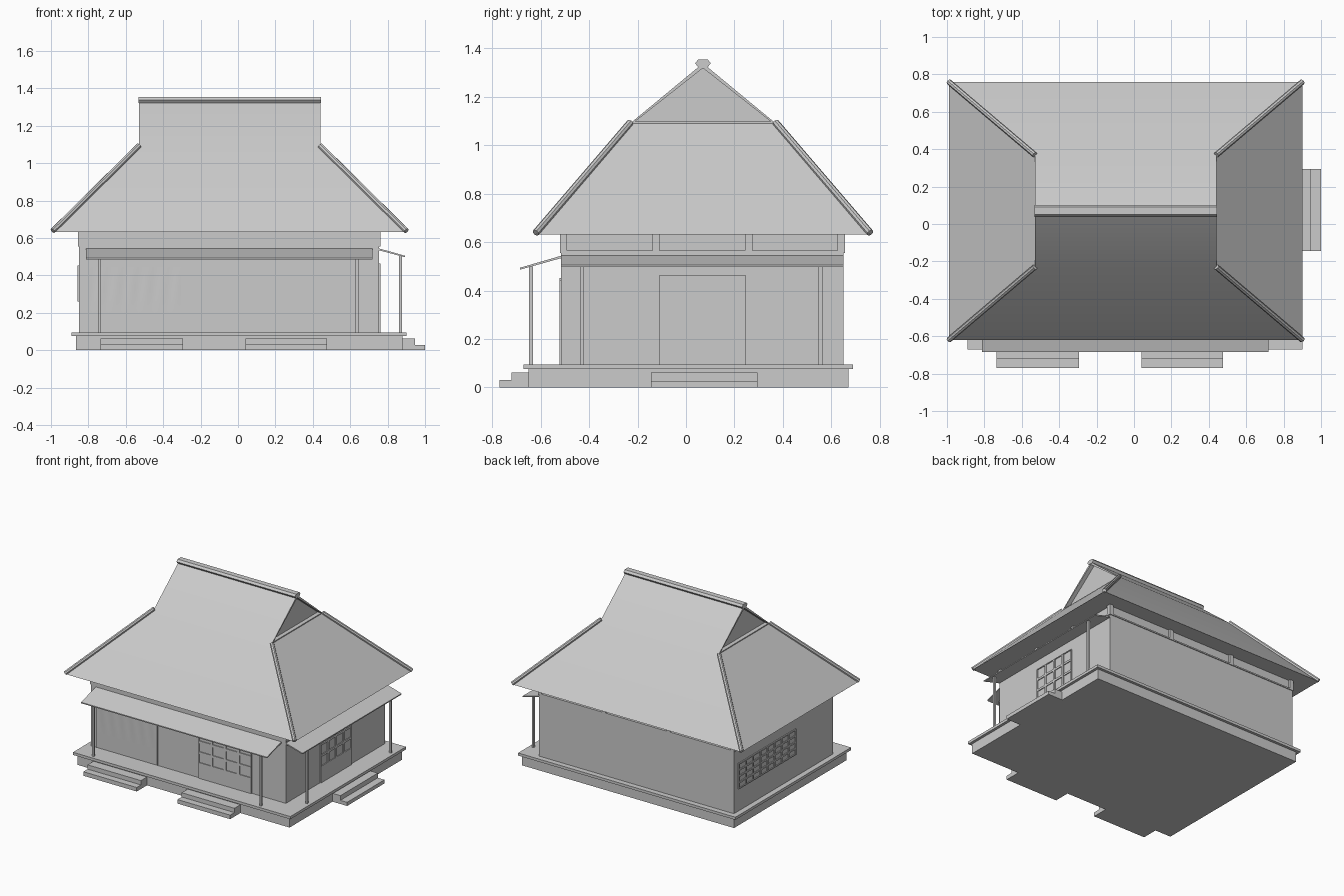
import bpy, bmesh, math
from mathutils import Vector

default = bpy.data.objects.get("Cube")
if default:
    bpy.data.objects.remove(default, do_unlink=True)

grey = bpy.data.materials.new("plain grey")
grey.use_nodes = True
COLOUR = (0.6, 0.6, 0.6, 1)
grey.diffuse_color = COLOUR
grey.node_tree.nodes["Principled BSDF"].inputs["Base Color"].default_value = COLOUR


def finish(name, bm, smooth=False):
    bmesh.ops.recalc_face_normals(bm, faces=bm.faces)
    mesh = bpy.data.meshes.new(name)
    bm.to_mesh(mesh)
    bm.free()
    mesh.materials.append(grey)
    obj = bpy.data.objects.new(name, mesh)
    bpy.context.collection.objects.link(obj)
    if smooth:
        bpy.ops.object.select_all(action="DESELECT")
        obj.select_set(True)
        bpy.context.view_layer.objects.active = obj
        bpy.ops.object.shade_smooth_by_angle(angle=math.radians(30))
    return obj


def add_box(bm, x, y, z):
    """Add a box spanning the three (low, high) ranges."""
    verts = bmesh.ops.create_cube(bm, size=1)["verts"]
    for v in verts:
        v.co = [(a + b) / 2 + c * (b - a) for c, (a, b) in zip(v.co, (x, y, z))]


def boxes(name, *ranges):
    bm = bmesh.new()
    for r in ranges:
        add_box(bm, *r)
    return finish(name, bm)


def prism(name, section, a, b):
    """Extrude a list of corner points from offset a to offset b."""
    bm = bmesh.new()
    face = bm.faces.new([bm.verts.new(Vector(p) + Vector(a)) for p in section])
    new = bmesh.ops.extrude_face_region(bm, geom=[face])["geom"]
    bm.faces.ensure_lookup_table()
    moved = [g for g in new if isinstance(g, bmesh.types.BMVert)]
    bmesh.ops.translate(bm, verts=moved, vec=Vector(b) - Vector(a))
    return finish(name, bm)


def bar(name, start, end, radius):
    start, end = Vector(start), Vector(end)
    bm = bmesh.new()
    bmesh.ops.create_cone(bm, cap_ends=True, segments=8, radius1=radius,
                          radius2=radius, depth=(end - start).length)
    turn = (end - start).to_track_quat("Z", "Y")
    for v in bm.verts:
        v.co = turn @ v.co + (start + end) / 2
    return finish(name, bm)


WX, WY = (-0.85, 0.755), (-0.515, 0.65)   # wall extents
FLOOR, BAND, EAVE = 0.095, 0.555, 0.632

# Foundation, veranda floor and walls
boxes("foundation", ((-0.865, 0.88), (-0.65, 0.67), (0, 0.075)))
boxes("veranda_floor", ((-0.89, 0.9), (-0.67, 0.69), (0.075, FLOOR)))
boxes("walls", (WX, WY, (FLOOR, BAND)))

# Entrance steps
for i, (x0, x1) in enumerate(((-0.735, -0.295), (0.04, 0.475))):
    boxes(f"front_steps_{i + 1}", ((x0, x1), (-0.72, -0.65), (0, 0.062)),
          ((x0, x1), (-0.77, -0.72), (0, 0.03)))
boxes("left_steps", ((0.88, 0.945), (-0.145, 0.295), (0, 0.062)),
      ((0.945, 1.0), (-0.145, 0.295), (0, 0.027)))

# Frieze under the eaves: recessed core, rails and stiles
bx, by = (WX[0] - 0.006, WX[1] + 0.006), (WY[0] - 0.006, WY[1] + 0.006)
DEEP = 0.016
boxes("frieze_core", ((bx[0] + DEEP, bx[1] - DEEP), (by[0], by[1] - DEEP), (BAND, EAVE)))
frieze = [(bx, by, (BAND, BAND + 0.01))]
for i in range(4):
    sx = bx[0] + (bx[1] - bx[0] - 0.03) * i / 3
    sy = by[0] + (by[1] - by[0] - 0.03) * i / 3
    frieze.append(((sx, sx + 0.03), (by[1] - DEEP, by[1]), (BAND, EAVE)))
    for x in ((bx[0], bx[0] + DEEP), (bx[1] - DEEP, bx[1])):
        frieze.append((x, (sy, sy + 0.03), (BAND, EAVE)))
boxes("frieze_frame", *frieze)

# Main hipped roof with recessed gables
RX, RY = (-0.99, 0.9), (-0.62, 0.76)      # eaves
GX, GY = (-0.53, 0.44), (-0.23, 0.37)     # shoulders
SHOULDER, RIDGE, MID = 1.09, 1.338, 0.07
bm = bmesh.new()


def ring(xs, ys, z):
    return [bm.verts.new((xs[i], ys[j], z)) for i, j in ((0, 0), (1, 0), (1, 1), (0, 1))]


low, high = ring(RX, RY, EAVE), ring(GX, GY, SHOULDER)
top = [bm.verts.new((x, MID, RIDGE)) for x in GX]
bm.faces.new(low)
for i in range(4):
    j = (i + 1) % 4
    bm.faces.new((low[i], low[j], high[j], high[i]))
bm.faces.new((high[0], high[1], top[1], top[0]))
bm.faces.new((high[2], high[3], top[0], top[1]))
gables = [bm.faces.new((high[1], high[2], top[1])), bm.faces.new((high[3], high[0], top[0]))]
bmesh.ops.recalc_face_normals(bm, faces=bm.faces)
bmesh.ops.inset_individual(bm, faces=gables, thickness=0.02, depth=0)
for face, inward in zip(gables, (-0.03, 0.03)):
    pushed = bmesh.ops.extrude_discrete_faces(bm, faces=[face])["faces"][0]
    bmesh.ops.translate(bm, verts=pushed.verts, vec=(inward, 0, 0))
finish("main_roof", bm, smooth=True)

# Hip bars and ridge cap
for i in (0, 1):
    for j in (0, 1):
        bar(f"hip_bar_{'right left'.split()[i]}_{'front back'.split()[j]}",
            (RX[i], RY[j], EAVE + 0.006), (GX[i], GY[j], SHOULDER + 0.003), 0.015)
cap = [(0, MID + y, z) for y, z in ((-0.02, 1.322), (0.02, 1.322), (0.032, 1.338),
                                    (0.02, 1.353), (-0.02, 1.353), (-0.032, 1.338))]
prism("ridge_cap", cap, (GX[0] - 0.003, 0, 0), (GX[1] + 0.003, 0, 0))

# Lean-to canopies and their posts
front = [(0, -0.51, 0.545), (0, -0.685, 0.494), (0, -0.685, 0.486), (0, -0.51, 0.535)]
prism("front_canopy", front, (-0.812, 0, 0), (0.718, 0, 0))
side = [(0.75, 0, 0.545), (0.892, 0, 0.505), (0.892, 0, 0.497), (0.75, 0, 0.535)]
prism("left_canopy", side, (0, WY[0], 0), (0, WY[1], 0))
P = 0.0075
boxes("front_posts", *[((x - P, x + P), (-0.64 - P, -0.64 + P), (FLOOR, 0.5))
                       for x in (-0.742, 0.637)])
boxes("left_posts", *[((0.869 - P, 0.869 + P), (y - P, y + P), (FLOOR, 0.503))
                      for y in (-0.43, 0.555)])


def lattice(name, u, z, panes, cols, rows, place, gap=0.018, edge=0.006):
    """Panel of width u and height z, with raised bars round a grid of panes."""
    parts = [(u, (0, 0.002), z), (u, (0, 0.008), (z[0], panes))]
    pw = (u[1] - u[0] - 2 * edge - gap * (cols - 1)) / cols
    ph = (z[1] - panes - edge - gap * (rows - 1)) / rows
    edges_u = [u[0]] + [u[0] + edge + i * (pw + gap) for i in range(cols)]
    for i in range(cols + 1):
        a = u[0] if i == 0 else u[0] + edge + i * pw + (i - 1) * gap
        b = u[1] if i == cols else u[0] + edge + i * (pw + gap)
        parts.append(((a, b), (0, 0.008), (panes, z[1])))
    for i in range(1, rows + 1):
        a = panes + i * ph + (i - 1) * gap
        b = z[1] if i == rows else a + gap
        parts.append(((u[0] + 0.001, u[1] - 0.001), (0, 0.0078), (a, b)))
    boxes(name, *[place(*p) for p in parts])


def on_front(u, d, z):
    return u, (WY[0] - d[1], WY[0] - d[0]), z


def on_left(u, d, z):
    return (WX[1] + d[0], WX[1] + d[1]), u, z


def on_right(u, d, z):
    return (WX[0] - d[1], WX[0] - d[0]), u, z


# Doors and windows
lattice("front_door", (0.04, 0.475), (FLOOR, 0.443), 0.212, 4, 3, on_front)
lattice("left_door", (-0.112, 0.247), (FLOOR, 0.462), 0.219, 4, 3, on_left, 0.016)
lattice("right_window", (-0.075, 0.6), (0.26, 0.452), 0.268, 8, 4, on_right, 0.012, 0.01)

# Sliding screen with a softly rippled face
SX, SZ = (-0.797, -0.305), (FLOOR + 0.005, 0.445)
bm = bmesh.new()
bmesh.ops.create_grid(bm, x_segments=48, y_segments=16, size=0.5)
for v in bm.verts:
    s, t = v.co.x + 0.5, v.co.y + 0.5
    ripple = 0.0012 * math.sin(s * math.tau * 6) * max(0, math.sin((t - 0.35) * math.pi / 0.65))
    v.co = (SX[0] + s * (SX[1] - SX[0]), WY[0] - 0.006 + ripple, SZ[0] + t * (SZ[1] - SZ[0]))
screen = finish("screen_panel", bm, smooth=True)
for p in screen.data.polygons:
    if p.normal.y > 0:
        p.flip()
T = 0.006
boxes("screen_frame", *[on_front(u, (0, 0.008), z) for u, z in (
    ((SX[0] - T, SX[0]), SZ), ((SX[1], SX[1] + T), SZ),
    ((SX[0] - T, SX[1] + T), (SZ[1], SZ[1] + T)))])
